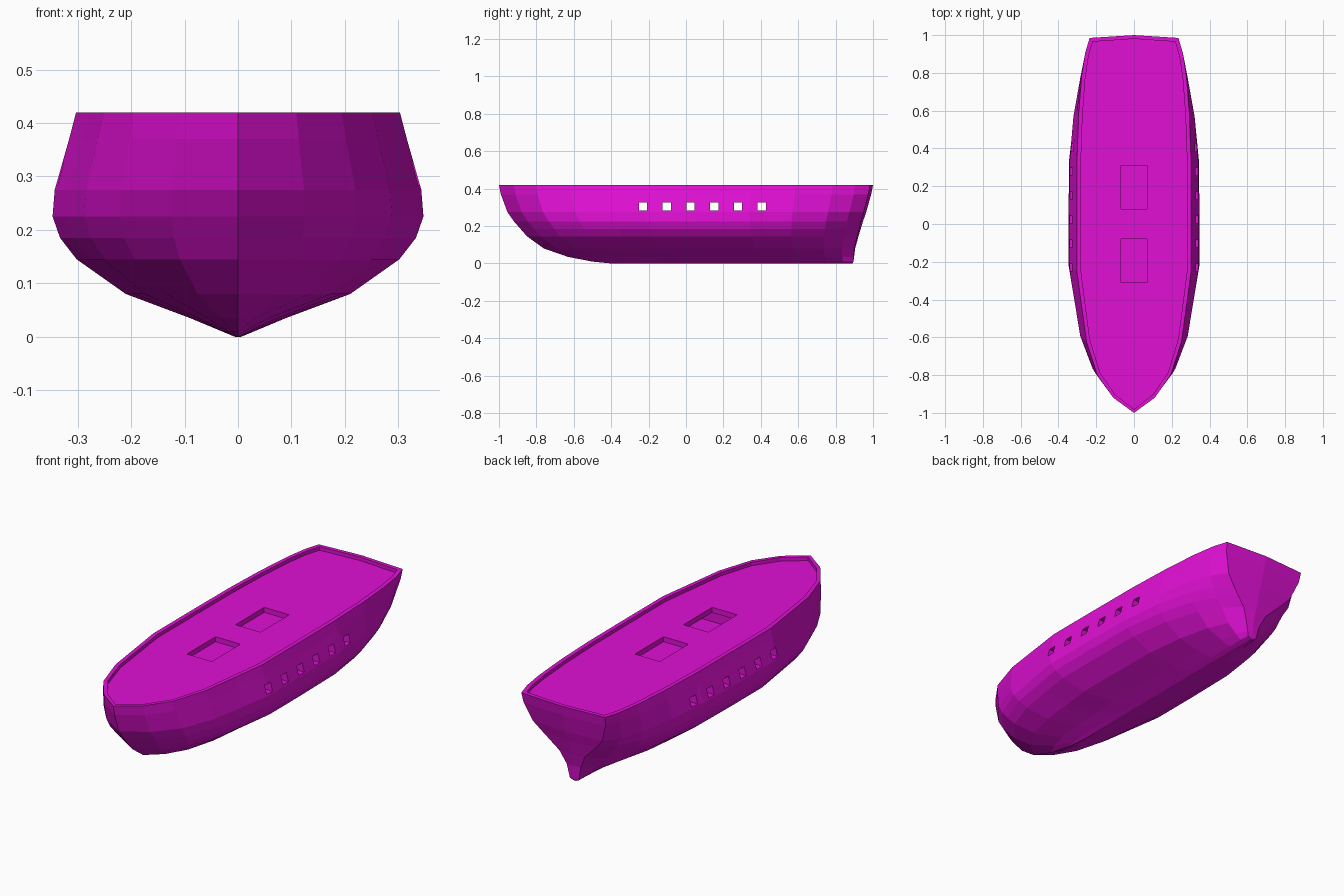
import bpy, bmesh

if "Cube" in bpy.data.objects:
    bpy.data.objects.remove(bpy.data.objects["Cube"], do_unlink=True)

paint = bpy.data.materials.new("magenta")
paint.use_nodes = True
colour = (0.75, 0.005, 0.66, 1)
paint.diffuse_color = colour
paint.node_tree.nodes["Principled BSDF"].inputs["Base Color"].default_value = colour

# Waterlines: height, half width, bow y, stern y, half width at the transom
LEVELS = [
    (0.0, 0.006, -0.40, 0.89, 0.006),
    (0.01, 0.03, -0.50, 0.895, 0.025),
    (0.035, 0.09, -0.63, 0.897, 0.03),
    (0.08, 0.21, -0.76, 0.90, 0.04),
    (0.145, 0.302, -0.85, 0.915, 0.07),
    (0.185, 0.333, -0.885, 0.925, 0.11),
    (0.225, 0.347, -0.92, 0.935, 0.15),
    (0.275, 0.343, -0.955, 0.95, 0.195),
    (0.37, 0.316, -0.99, 0.975, 0.23),
    (0.42, 0.303, -1.0, 0.985, 0.235),
]
# Fullness from stem to midship, then taper from midship to transom
BOW = [(0.04, 0.36), (0.1, 0.64), (0.19, 0.83), (0.29, 0.92), (0.38, 1), (0.52, 1)]
STERN = [(0.68, 0.02), (0.8, 0.15), (0.9, 0.38), (0.96, 0.65), (1, 1)]


def waterline(level):
    z, wide, bow, stern, transom = level
    side = [(wide * f, bow + t * (stern - bow)) for t, f in BOW]
    side += [(wide + g * (transom - wide), bow + t * (stern - bow)) for t, g in STERN]
    bulge = 0.015 * min(1, z / 0.3)
    pts = [(0, bow)] + side + [(0, stern + bulge)] + [(-x, y) for x, y in reversed(side)]
    return [(x, y, z) for x, y in pts]


def loft(name, rings):
    bm = bmesh.new()
    rows = [[bm.verts.new(p) for p in ring] for ring in rings]
    n = len(rows[0])
    for low, high in zip(rows, rows[1:]):
        for i in range(n):
            j = (i + 1) % n
            bm.faces.new((low[i], low[j], high[j], high[i]))
    bm.faces.new(rows[0][::-1])
    bm.faces.new(rows[-1])
    bmesh.ops.recalc_face_normals(bm, faces=bm.faces)
    mesh = bpy.data.meshes.new(name)
    bm.to_mesh(mesh)
    bm.free()
    obj = bpy.data.objects.new(name, mesh)
    bpy.context.collection.objects.link(obj)
    mesh.materials.append(paint)
    return obj


def box(name, x, y0, y1, z0, z1):
    corners = [(-x, y0), (x, y0), (x, y1), (-x, y1)]
    return loft(name, [[(a, b, z) for a, b in corners] for z in (z0, z1)])


def carve(target, cutter):
    mod = target.modifiers.new("carve", "BOOLEAN")
    mod.operation = "DIFFERENCE"
    mod.solver = "EXACT"
    mod.object = cutter
    bpy.context.view_layer.objects.active = target
    bpy.ops.object.modifier_apply(modifier=mod.name)
    bpy.data.objects.remove(cutter, do_unlink=True)


hull = loft("hull", [waterline(level) for level in LEVELS])

# Sunken deck inside a low rim
rim = waterline(LEVELS[-1])
carve(hull, loft("deck_cutter", [[(x * 0.93, y * 0.98, z) for x, y, _ in rim]
                                 for z in (0.402, 0.45)]))

# Hollow lower deck
carve(hull, box("lower_deck_cutter", 0.275, -0.40, 0.54, 0.278, 0.375))

# Two deck hatches
for y in (-0.195, 0.195):
    carve(hull, box("hatch_cutter", 0.07, y - 0.115, y + 0.115, 0.33, 0.45))

# Six pairs of side ports
for i in range(6):
    y = -0.23 + i * 0.127
    carve(hull, box("port_cutter", 0.5, y - 0.022, y + 0.022, 0.284, 0.327))
